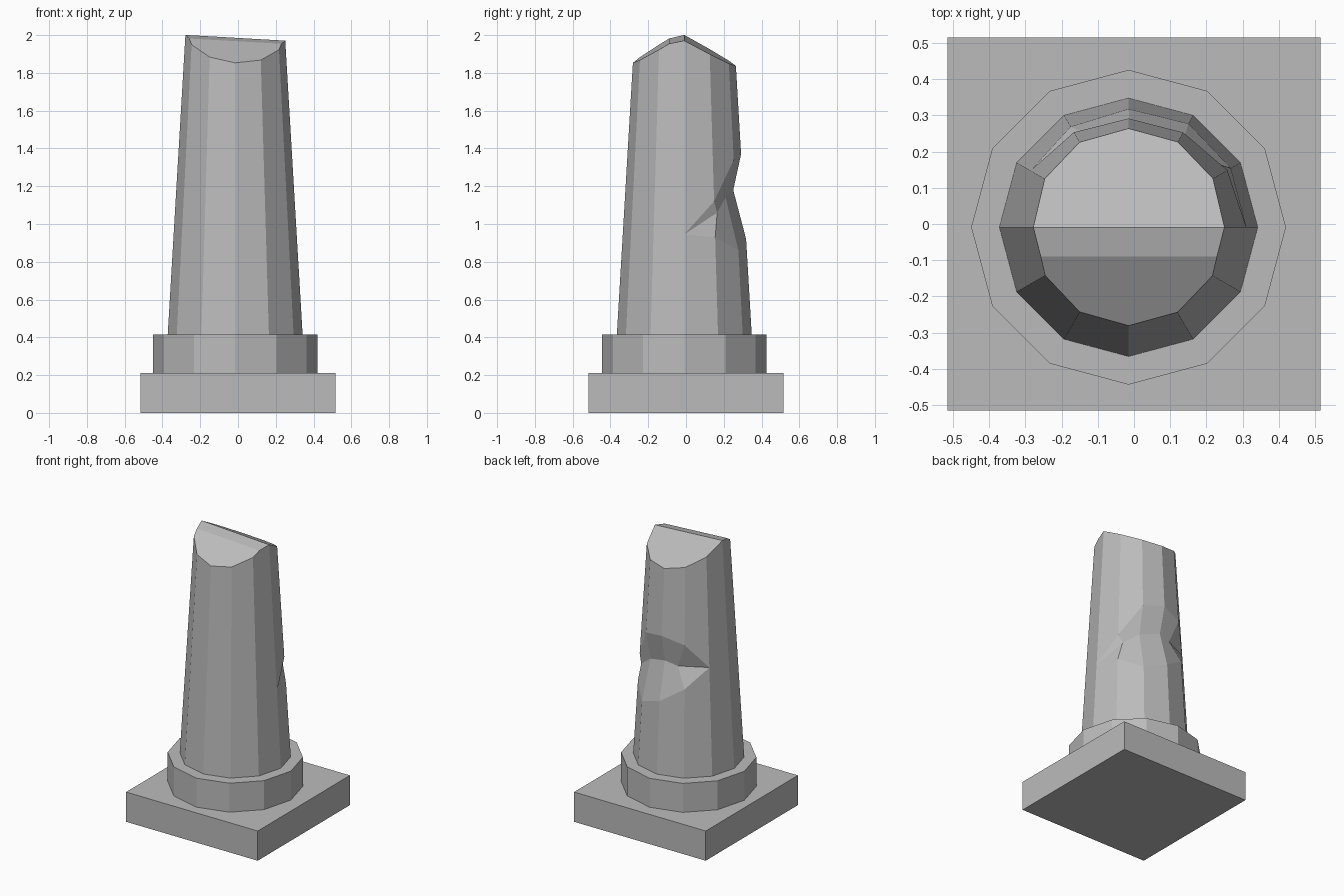
import bpy, bmesh, math
from mathutils import Vector

cube = bpy.data.objects.get("Cube")
if cube:
    bpy.data.objects.remove(cube, do_unlink=True)

SIDES = 12
CENTRE = Vector((-0.015, -0.009, 0))

stone = bpy.data.materials.new("grey_stone")
stone.use_nodes = True
stone.diffuse_color = (0.5, 0.5, 0.5, 1)
stone.node_tree.nodes["Principled BSDF"].inputs["Base Color"].default_value = (0.5, 0.5, 0.5, 1)


def add_object(name, bm):
    bmesh.ops.recalc_face_normals(bm, faces=bm.faces)
    mesh = bpy.data.meshes.new(name)
    bm.to_mesh(mesh)
    bm.free()
    mesh.materials.append(stone)
    obj = bpy.data.objects.new(name, mesh)
    bpy.context.collection.objects.link(obj)
    return obj


def on_shaft(k, z):
    """Point on corner line k of the tapering shaft at height z."""
    r = 0.357 - 0.059 * (z - 0.415)
    a = math.tau * k / SIDES
    return CENTRE + Vector((r * math.cos(a), r * math.sin(a), z))


# Square plinth
bm = bmesh.new()
bmesh.ops.create_cube(bm, size=1)
bmesh.ops.scale(bm, vec=(1.03, 1.03, 0.21), verts=bm.verts)
bmesh.ops.translate(bm, vec=(0, 0, 0.105), verts=bm.verts)
add_object("plinth", bm)

# Twelve-sided base ring
bm = bmesh.new()
ring = [bm.verts.new(CENTRE + Vector((0.435 * math.cos(math.tau * k / SIDES),
                                      0.435 * math.sin(math.tau * k / SIDES), 0.21)))
        for k in range(SIDES)]
bottom = bm.faces.new(ring)
top = bmesh.ops.extrude_face_region(bm, geom=[bottom])["geom"]
bmesh.ops.translate(bm, vec=(0, 0, 0.205),
                    verts=[v for v in top if isinstance(v, bmesh.types.BMVert)])
add_object("base_ring", bm)

# Shaft: notched corners hold lower lip, crease point and upper lip
notch = {
    1: (0.93, (0.235, 0.165, 1.06), 1.12),
    2: (0.86, (0.13, 0.21, 1.14), 1.34),
    3: (0.92, (-0.01, 0.25, 1.18), 1.37),
    4: (1.025, (-0.1, 0.235, 1.16), 1.33),
}
tips = {0: 0.945, 5: 1.164}

bm = bmesh.new()
columns = []
for k in range(SIDES):
    foot = bm.verts.new(on_shaft(k, 0.415))
    if k in notch:
        low, crease, high = notch[k]
        middle = [bm.verts.new(p) for p in (on_shaft(k, low), crease, on_shaft(k, high))]
    else:
        middle = [bm.verts.new(on_shaft(k, tips.get(k, 1.1)))] * 3
    columns.append([foot, *middle, bm.verts.new(on_shaft(k, 2.3))])

for k in range(SIDES):
    a, b = columns[k], columns[(k + 1) % SIDES]
    for i in range(4):
        corners = list(dict.fromkeys((a[i], b[i], b[i + 1], a[i + 1])))
        if len(corners) > 2:
            bm.faces.new(corners)
bm.faces.new([c[0] for c in columns])
bm.faces.new([c[-1] for c in columns])
bmesh.ops.recalc_face_normals(bm, faces=bm.faces)

# Broken top: sloping cuts, each z = height + y_slope * y - 0.057 * x
for height, y_slope in ((2.021, 0.6), (1.987, 0.22), (1.98, -0.545)):
    cut = bmesh.ops.bisect_plane(
        bm, geom=bm.verts[:] + bm.edges[:] + bm.faces[:], dist=1e-5,
        plane_co=(0, 0, height), plane_no=Vector((0.057, -y_slope, 1)).normalized(),
        clear_outer=True)
    rim = [e for e in cut["geom_cut"] if isinstance(e, bmesh.types.BMEdge)]
    bmesh.ops.contextual_create(bm, geom=rim)

# Remove the spare points on the uncut sides
spare = [v for v in bm.verts if len(v.link_edges) == 4 and abs(v.co.z - 1.1) < 1e-4
         and v.co.y < 0.05]
flat_edges = list({e for v in spare for e in v.link_edges
                   if abs(e.verts[0].co.z - e.verts[1].co.z) < 1e-4})
bmesh.ops.dissolve_edges(bm, edges=flat_edges, use_verts=True)
add_object("broken_shaft", bm)
